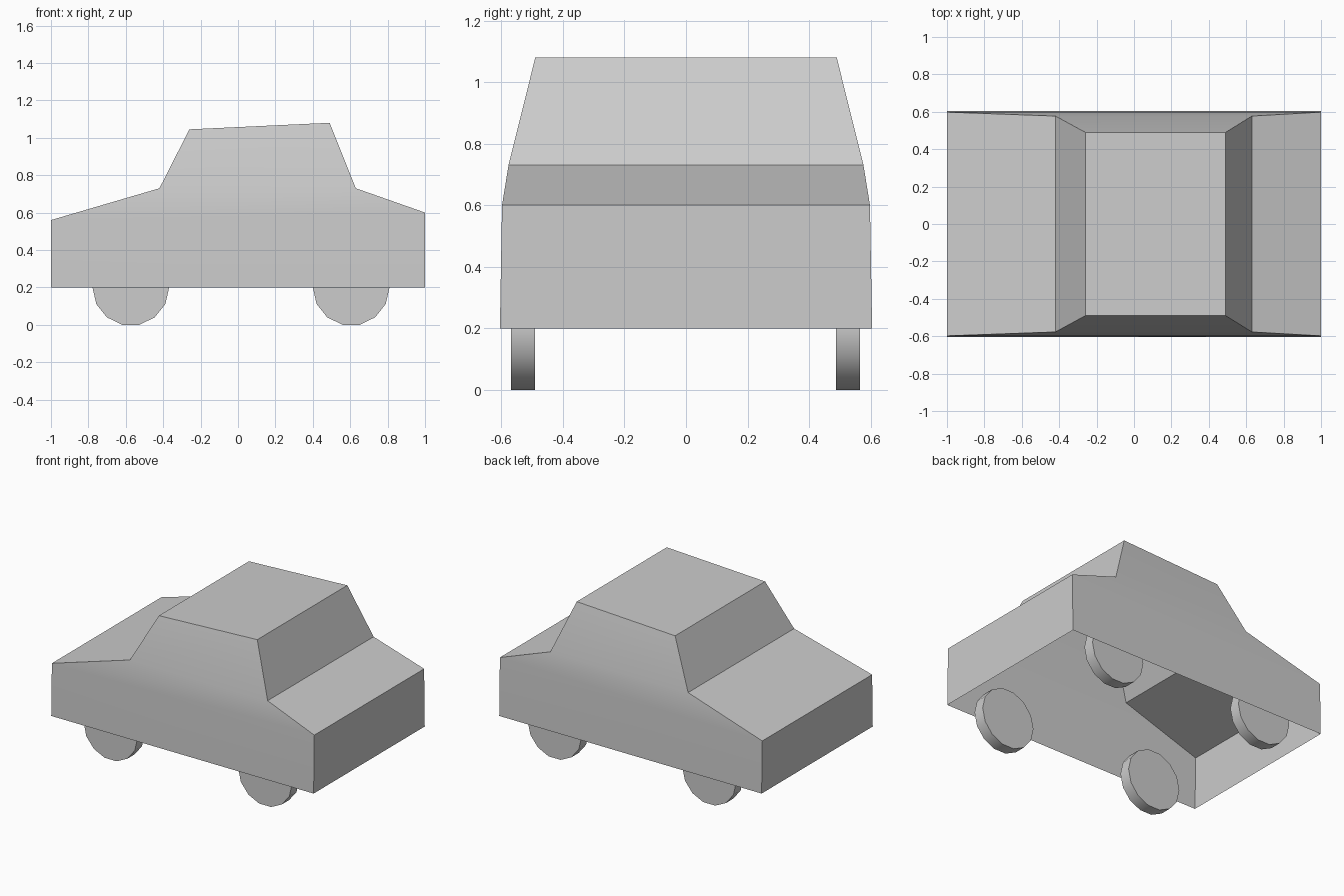
import bpy, bmesh, math

cube = bpy.data.objects.get("Cube")
if cube:
    bpy.data.objects.remove(cube, do_unlink=True)

# Single flat grey
grey = bpy.data.materials.new("light_grey")
grey.use_nodes = True
colour = (0.604, 0.604, 0.604, 1)
grey.diffuse_color = colour
grey.node_tree.nodes["Principled BSDF"].inputs["Base Color"].default_value = colour


def finish(name, bm):
    """Turn a bmesh into a grey object, smooth except at sharp edges."""
    mesh = bpy.data.meshes.new(name)
    bm.to_mesh(mesh)
    bm.free()
    mesh.materials.append(grey)
    obj = bpy.data.objects.new(name, mesh)
    bpy.context.collection.objects.link(obj)
    bpy.ops.object.select_all(action='DESELECT')
    obj.select_set(True)
    bpy.context.view_layer.objects.active = obj
    bpy.ops.object.shade_smooth_by_angle(angle=math.radians(30))
    return obj


# Body shell, open underneath: each level is (x0, z0, x1, z1, half width)
levels = [
    (-1.0, 0.20, 1.0, 0.20, 0.605),     # sill
    (-1.0, 0.56, 1.0, 0.60, 0.598),     # end tops
    (-0.42, 0.73, 0.63, 0.73, 0.577),   # window line
    (-0.26, 1.045, 0.49, 1.08, 0.49),   # roof
]
bm = bmesh.new()
rings = []
for x0, z0, x1, z1, w in levels:
    corners = [(x0, -w, z0), (x1, -w, z1), (x1, w, z1), (x0, w, z0)]
    rings.append([bm.verts.new(c) for c in corners])
for low, high in zip(rings, rings[1:]):
    for i in range(4):
        j = (i + 1) % 4
        bm.faces.new((low[i], low[j], high[j], high[i]))
bm.faces.new(rings[-1])
finish("car_body", bm)


# Wheels: fourteen-sided discs with a flat edge on the ground
def wheel(name, cx, cy, radius=0.205, half=0.039, sides=14):
    bm = bmesh.new()
    caps = []
    for y in (cy - half, cy + half):
        caps.append([bm.verts.new((cx + radius * math.cos(a), y, 0.2 + radius * math.sin(a)))
                     for a in (2 * math.pi * i / sides for i in range(sides))])
    for cap in caps:
        bm.faces.new(cap)
    for i in range(sides):
        j = (i + 1) % sides
        bm.faces.new((caps[0][i], caps[0][j], caps[1][j], caps[1][i]))
    bmesh.ops.recalc_face_normals(bm, faces=bm.faces[:])
    finish(name, bm)


for end, x in (("left", 0.605), ("right", -0.573)):
    for side, y in (("front", -0.53), ("back", 0.527)):
        wheel(f"{side}_{end}_wheel", x, y)
